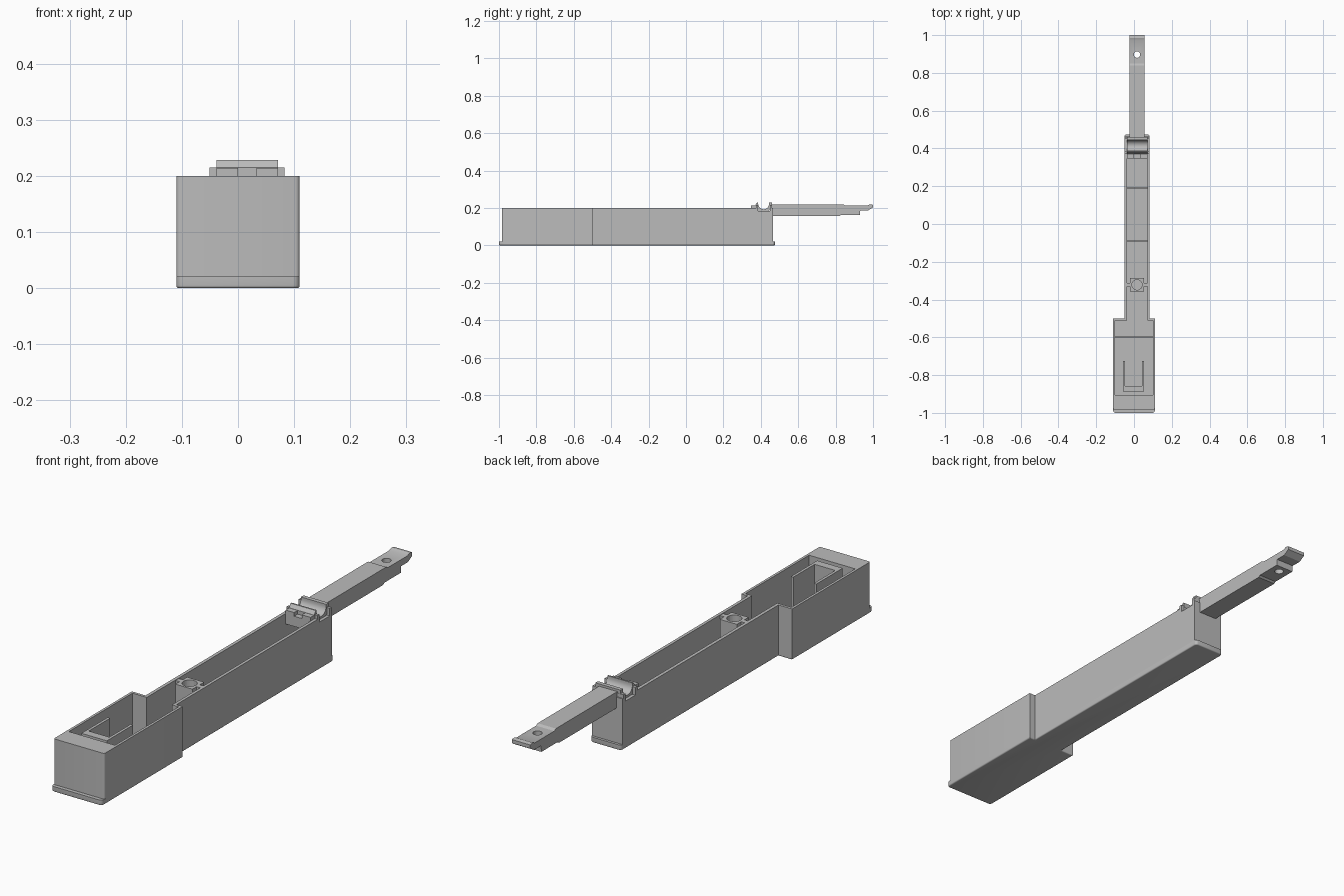
import bpy, bmesh, math

cube = bpy.data.objects.get("Cube")
if cube:
    bpy.data.objects.remove(cube, do_unlink=True)

grey = bpy.data.materials.new("plain grey")
grey.use_nodes = True
grey.diffuse_color = (0.5, 0.5, 0.5, 1)
grey.node_tree.nodes["Principled BSDF"].inputs["Base Color"].default_value = (0.5, 0.5, 0.5, 1)

MID = 0.016            # centre line of the narrow section
RIM = 0.2
FLOOR = 0.02


def prism(name, points, low, high, axis="z"):
    """Extrude a closed outline: (x, y) along z, or (y, z) along x."""
    bm = bmesh.new()
    place = (lambda p: (p[0], p[1], low)) if axis == "z" else (lambda p: (low, p[0], p[1]))
    face = bm.faces.new([bm.verts.new(place(p)) for p in points])
    moved = bmesh.ops.extrude_face_region(bm, geom=[face])["geom"]
    step = (0, 0, high - low) if axis == "z" else (high - low, 0, 0)
    bmesh.ops.translate(bm, vec=step, verts=[v for v in moved if isinstance(v, bmesh.types.BMVert)])
    bmesh.ops.recalc_face_normals(bm, faces=bm.faces[:])
    mesh = bpy.data.meshes.new(name)
    bm.to_mesh(mesh)
    bm.free()
    mesh.materials.append(grey)
    obj = bpy.data.objects.new(name, mesh)
    bpy.context.collection.objects.link(obj)
    return obj


def box(name, x0, x1, y0, y1, z0, z1):
    return prism(name, [(x0, y0), (x1, y0), (x1, y1), (x0, y1)], z0, z1)


def disc(name, x, y, r, z0, z1, sides=32):
    turn = [2 * math.pi * i / sides for i in range(sides)]
    return prism(name, [(x + r * math.cos(a), y + r * math.sin(a)) for a in turn], z0, z1)


def footprint(wide, left, right, front, step, back):
    """Wide front section joined to an off-centre narrow section."""
    return [(-wide, front), (wide, front), (wide, step), (right, step),
            (right, back), (left, back), (left, step), (-wide, step)]


def cut(obj, cutter):
    mod = obj.modifiers.new("cut", "BOOLEAN")
    mod.operation = "DIFFERENCE"
    mod.solver = "EXACT"
    mod.object = cutter
    cutter.hide_render = True
    cutter.hide_set(True)
    cutter.display_type = "WIRE"


def round_edges(obj, test, width):
    """Bevel the edges whose two end points satisfy the test."""
    bm = bmesh.new()
    bm.from_mesh(obj.data)
    edges = [e for e in bm.edges if test(e.verts[0].co, e.verts[1].co)]
    bmesh.ops.bevel(bm, geom=edges, offset=width, segments=4, profile=0.5, affect="EDGES")
    bm.to_mesh(obj.data)
    bm.free()


# Hollow housing with a thick front end
housing = prism("housing", footprint(0.11, -0.051, 0.083, -0.985, -0.5, 0.465), 0.005, RIM)
round_edges(housing, lambda a, b: abs(a.z - b.z) > 0.1 and a.y < -0.9, 0.008)
cut(housing, prism("housing_cavity", footprint(0.1, -0.038, 0.071, -0.905, -0.511, 0.453), FLOOR, 0.3))
cut(housing, box("cradle_notch", -0.2, 0.2, 0.375, 0.458, 0.185, 0.3))

# Base plate projecting at both ends
base = prism("base_plate", footprint(0.11, -0.051, 0.083, -1.0, -0.5, 0.475), 0, 0.021)
round_edges(base, lambda a, b: abs(a.z - b.z) > 0.01 and (a.y < -0.9 or a.y > 0.4), 0.012)
round_edges(base, lambda a, b: a.z < 0.001 and b.z < 0.001, 0.005)

# U-shaped bracket in the front pocket
prism("pocket_bracket", [(-0.058, -0.725), (-0.058, -0.888), (0.053, -0.888), (0.053, -0.725),
                         (0.042, -0.725), (0.042, -0.857), (-0.047, -0.857), (-0.047, -0.725)],
      FLOOR - 0.005, RIM - 0.002)

# Low ribs across the floor
for name, half, mid, y in (("pocket_rib", 0.1, 0, -0.597), ("middle_rib", 0.056, MID, -0.092),
                           ("rear_rib", 0.056, MID, 0.19)):
    box(name, mid - half, mid + half, y - 0.004, y + 0.004, FLOOR - 0.005, FLOOR + 0.01)

# Screw post with side keys
post = box("screw_post", MID - 0.037, MID + 0.037, -0.358, -0.285, FLOOR - 0.005, RIM - 0.002)
cut(post, disc("post_bore", MID, -0.322, 0.027, 0.06, 0.3))
for side in (-1, 1):
    x = MID + side * 0.046
    box("post_key", x - 0.011, x + 0.011, -0.332, -0.312, FLOOR - 0.005, RIM - 0.002)

# Round cradle with flanged lips
arc = [math.pi + math.pi * i / 16 for i in range(17)]
inner = [(0.415 + 0.029 * math.cos(a), 0.222 + 0.029 * math.sin(a)) for a in arc]
outer = [(0.46, 0.229), (0.46, 0.2), (0.44, 0.182), (0.39, 0.182), (0.37, 0.2), (0.37, 0.215), (0.38, 0.229)]
prism("cradle", [(0.386, 0.229)] + inner + [(0.444, 0.229)] + outer, -0.038, 0.071, "x")
for y in (0.38, 0.455):
    box("cradle_flange", -0.051, 0.083, y - 0.006, y + 0.006, 0.18, 0.215)

# Paired stop blocks ahead of the cradle
for x0, x1 in ((-0.038, 0.0), (0.033, 0.071)):
    box("stop_block", x0, x1, 0.348, 0.378, 0.16, 0.2145)
box("stop_bridge", -0.038, 0.071, 0.348, 0.378, 0.16, 0.2)

# Stepped tongue at the back with a pin hole
tongue = prism("tongue", [(0.455, 0.157), (0.82, 0.157), (0.828, 0.163), (0.93, 0.163), (0.932, 0.188),
                          (0.975, 0.188), (1.0, 0.203), (1.0, 0.217), (0.985, 0.22), (0.97, 0.214),
                          (0.85, 0.214), (0.84, 0.22), (0.455, 0.22)], -0.024, 0.055, "x")
cut(tongue, disc("pin_hole", MID, 0.897, 0.017, 0, 0.4))

# Smooth only the curved faces
bpy.ops.object.select_all(action="DESELECT")
for name in ("housing", "base_plate", "screw_post", "cradle", "tongue"):
    obj = bpy.data.objects[name]
    obj.select_set(True)
    bpy.context.view_layer.objects.active = obj
bpy.ops.object.shade_smooth_by_angle(angle=math.radians(30))
